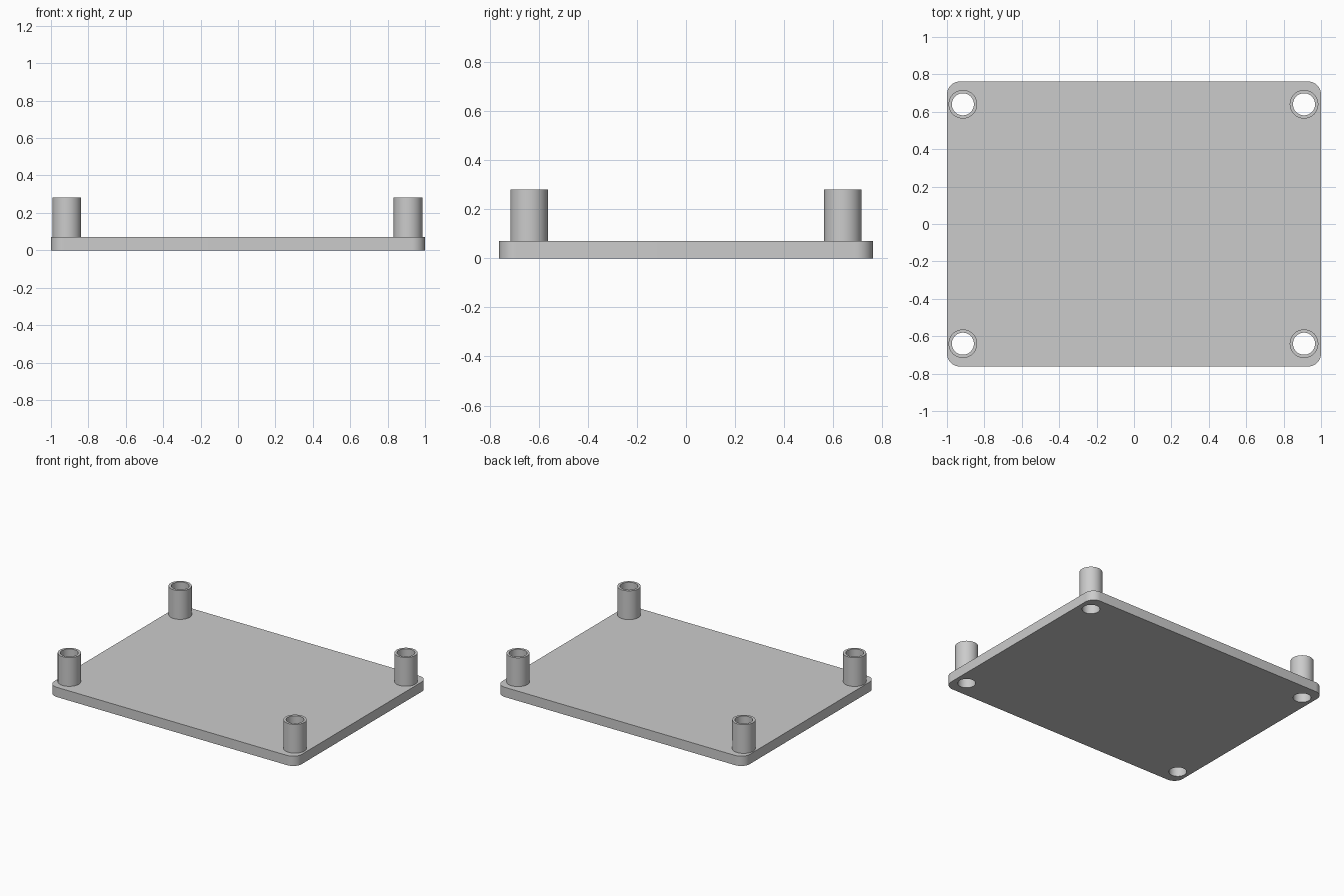
import bpy
import bmesh
import math
from mathutils import Matrix

PLATE_HALF = (1.0, 0.762)
PLATE_TOP, POST_TOP = 0.071, 0.281
CORNER, POST_R, HOLE_R = 0.07, 0.0765, 0.059
LEFT_X, RIGHT_X, POST_Y = 0.909, -0.915, 0.64
SEGMENTS = 64

if "Cube" in bpy.data.objects:
    bpy.data.objects.remove(bpy.data.objects["Cube"], do_unlink=True)

grey = bpy.data.materials.new("light grey")
grey.use_nodes = True
colour = (0.6, 0.6, 0.6, 1)
grey.diffuse_color = colour
grey.node_tree.nodes["Principled BSDF"].inputs["Base Color"].default_value = colour


def finish(name, bm):
    """Turn a bmesh into a named grey object."""
    bmesh.ops.recalc_face_normals(bm, faces=bm.faces)
    mesh = bpy.data.meshes.new(name)
    bm.to_mesh(mesh)
    bm.free()
    mesh.materials.append(grey)
    obj = bpy.data.objects.new(name, mesh)
    bpy.context.collection.objects.link(obj)
    return obj


def activate(obj):
    bpy.ops.object.select_all(action='DESELECT')
    obj.select_set(True)
    bpy.context.view_layer.objects.active = obj


def smooth(obj):
    activate(obj)
    bpy.ops.object.shade_smooth_by_angle(angle=math.radians(30))


# Base plate with rounded vertical corners
bm = bmesh.new()
bmesh.ops.create_cube(bm, size=2, matrix=Matrix.Translation((0, 0, PLATE_TOP / 2))
                      @ Matrix.Diagonal((*PLATE_HALF, PLATE_TOP / 2, 1)))
uprights = [e for e in bm.edges if abs(e.verts[0].co.z - e.verts[1].co.z) > 0.01]
bmesh.ops.bevel(bm, geom=uprights, offset=CORNER, segments=12, profile=0.5,
                affect='EDGES')
plate = finish("base_plate", bm)

# Screw holes through the plate
centres = {
    "front_left": (LEFT_X, -POST_Y), "front_right": (RIGHT_X, -POST_Y),
    "back_left": (LEFT_X, POST_Y), "back_right": (RIGHT_X, POST_Y),
}
bm = bmesh.new()
for x, y in centres.values():
    bmesh.ops.create_cone(bm, cap_ends=True, segments=SEGMENTS, radius1=HOLE_R,
                          radius2=HOLE_R, depth=1, matrix=Matrix.Translation((x, y, 0)))
cutter = finish("hole_cutter", bm)
cutter.hide_render = True
cut = plate.modifiers.new("holes", 'BOOLEAN')
cut.operation, cut.solver, cut.object = 'DIFFERENCE', 'EXACT', cutter
activate(plate)
bpy.ops.object.modifier_apply(modifier=cut.name)
bpy.data.objects.remove(cutter, do_unlink=True)
smooth(plate)

# Hollow standoffs: an open tube profile spun around each hole
for place, (x, y) in centres.items():
    bm = bmesh.new()
    profile = [(HOLE_R, PLATE_TOP), (HOLE_R, POST_TOP), (POST_R, POST_TOP),
               (POST_R, PLATE_TOP)]
    verts = [bm.verts.new((r, 0, z)) for r, z in profile]
    edges = [bm.edges.new(pair) for pair in zip(verts, verts[1:])]
    bmesh.ops.spin(bm, geom=verts + edges, cent=(0, 0, 0), axis=(0, 0, 1),
                   angle=math.tau, steps=SEGMENTS, use_merge=True)
    bmesh.ops.remove_doubles(bm, verts=bm.verts, dist=0.0001)
    post = finish(place + "_standoff", bm)
    post.location = (x, y, 0)
    smooth(post)
